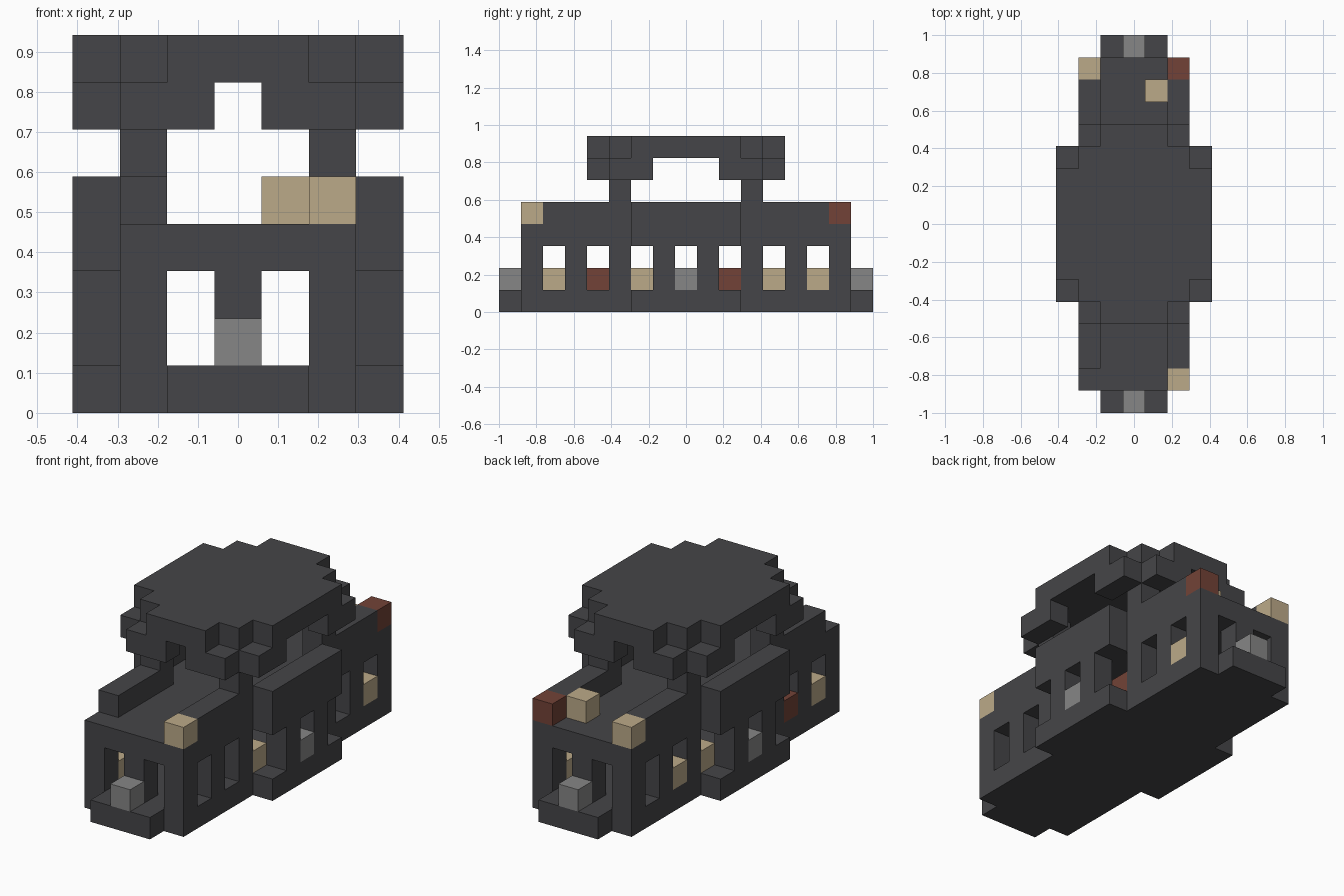
import bpy
import bmesh
from mathutils import Vector

cube = bpy.data.objects.get("Cube")
if cube:
    bpy.data.objects.remove(cube, do_unlink=True)

NX, NY = 7, 17          # footprint in cells
U = 2 / NY              # cell size


def material(name, rgb):
    m = bpy.data.materials.new(name)
    m.use_nodes = True
    m.diffuse_color = (*rgb, 1)
    bsdf = next(n for n in m.node_tree.nodes if n.type == 'BSDF_PRINCIPLED')
    bsdf.inputs["Base Color"].default_value = (*rgb, 1)
    bsdf.inputs["Roughness"].default_value = 0.9
    return m


CHARCOAL = material("charcoal", (0.06, 0.06, 0.065))
TAN = material("tan", (0.50, 0.40, 0.25))
GREY = material("grey", (0.24, 0.24, 0.24))
RUST = material("rust_red", (0.17, 0.055, 0.038))

parts = {}              # name -> (cells, material)


def box(x, y, z):
    """Cells of a block; each argument is an index or an inclusive (low, high)."""
    span = lambda a: range(a[0], a[1] + 1) if isinstance(a, tuple) else [a]
    return {(i, j, k) for i in span(x) for j in span(y) for k in span(z)}


def mirror(cells, in_x=True, in_y=True):
    out = set(cells)
    if in_x:
        out |= {(NX - 1 - x, y, z) for x, y, z in out}
    if in_y:
        out |= {(x, NY - 1 - y, z) for x, y, z in out}
    return out


def part(name, cells, mat=CHARCOAL):
    parts[name] = (cells, mat)


BAY = (6, 10)           # length range of the side bays

# Floor with side bays and end porches
part("floor", box((1, 5), (1, 15), 0) | box((0, 6), BAY, 0) | mirror(box((2, 4), 0, 0)))

# Window pillars along the sides, bays and ends
pillars = set()
for y in (1, 3, 5):
    pillars |= box(1, y, (1, 2))
part("side_pillars", mirror(pillars))
part("bay_pillars", mirror(box(0, 7, (1, 2))))
part("end_pillars", mirror(box(3, 1, (1, 2))))

# Upper deck and its parapet, which follows the bays outward
part("deck", box((1, 5), (1, 15), 3) | box((0, 6), BAY, 3))
part("parapet", mirror(box(1, (2, 5), 4) | box(0, BAY, 4)))

# Canopy: posts, hanging corner fringe and stepped roof
part("canopy_posts", mirror(box(1, 5, 5)))
part("canopy_fringe", mirror(box((1, 2), 4, 6) | box(0, (5, 6), 6) | box(1, 5, 6)))
part("canopy_roof", box((2, 4), (4, 12), 7) | box((1, 5), (5, 11), 7) | box((0, 6), BAY, 7))

# Grey blocks on the porches and in the bay windows
part("porch_blocks", mirror(box(3, 0, 1)), GREY)
part("bay_blocks", mirror(box(0, 8, 1)), GREY)

# Coloured window sills
tan_sills = set()
for x, y in ((1, 2), (1, 6), (1, 10), (1, 12), (5, 6), (5, 14)):
    tan_sills |= box(x, y, 1)
part("tan_window_blocks", tan_sills, TAN)
part("red_window_blocks", box(1, 4, 1) | box(5, 10, 1), RUST)

# Coloured blocks on the deck
part("tan_deck_blocks", box(5, 1, 4) | box(1, 15, 4) | box(4, 14, 4), TAN)
part("red_deck_block", box(5, 15, 4), RUST)

occupied = set().union(*(cells for cells, _ in parts.values()))


def build(name, cells, mat):
    """Make the outer skin of a group of cells and merge its flat faces."""
    bm = bmesh.new()
    verts = {}

    def vert(p):
        if p not in verts:
            verts[p] = bm.verts.new(((p[0] - NX / 2) * U, (p[1] - NY / 2) * U, p[2] * U))
        return verts[p]

    for cell in sorted(cells):
        for axis in range(3):
            for side in (0, 1):
                near = list(cell)
                near[axis] += 2 * side - 1
                if tuple(near) in occupied:
                    continue
                a, b = (axis + 1) % 3, (axis + 2) % 3
                ring = []
                for da, db in ((0, 0), (1, 0), (1, 1), (0, 1)):
                    p = list(cell)
                    p[axis] += side
                    p[a] += da
                    p[b] += db
                    ring.append(vert(tuple(p)))
                bm.faces.new(ring if side else ring[::-1])
    bmesh.ops.dissolve_limit(bm, angle_limit=0.01, verts=bm.verts[:], edges=bm.edges[:])
    mesh = bpy.data.meshes.new(name)
    bm.to_mesh(mesh)
    bm.free()
    mesh.materials.append(mat)
    bpy.context.collection.objects.link(bpy.data.objects.new(name, mesh))


for name, (cells, mat) in parts.items():
    build(name, cells, mat)
